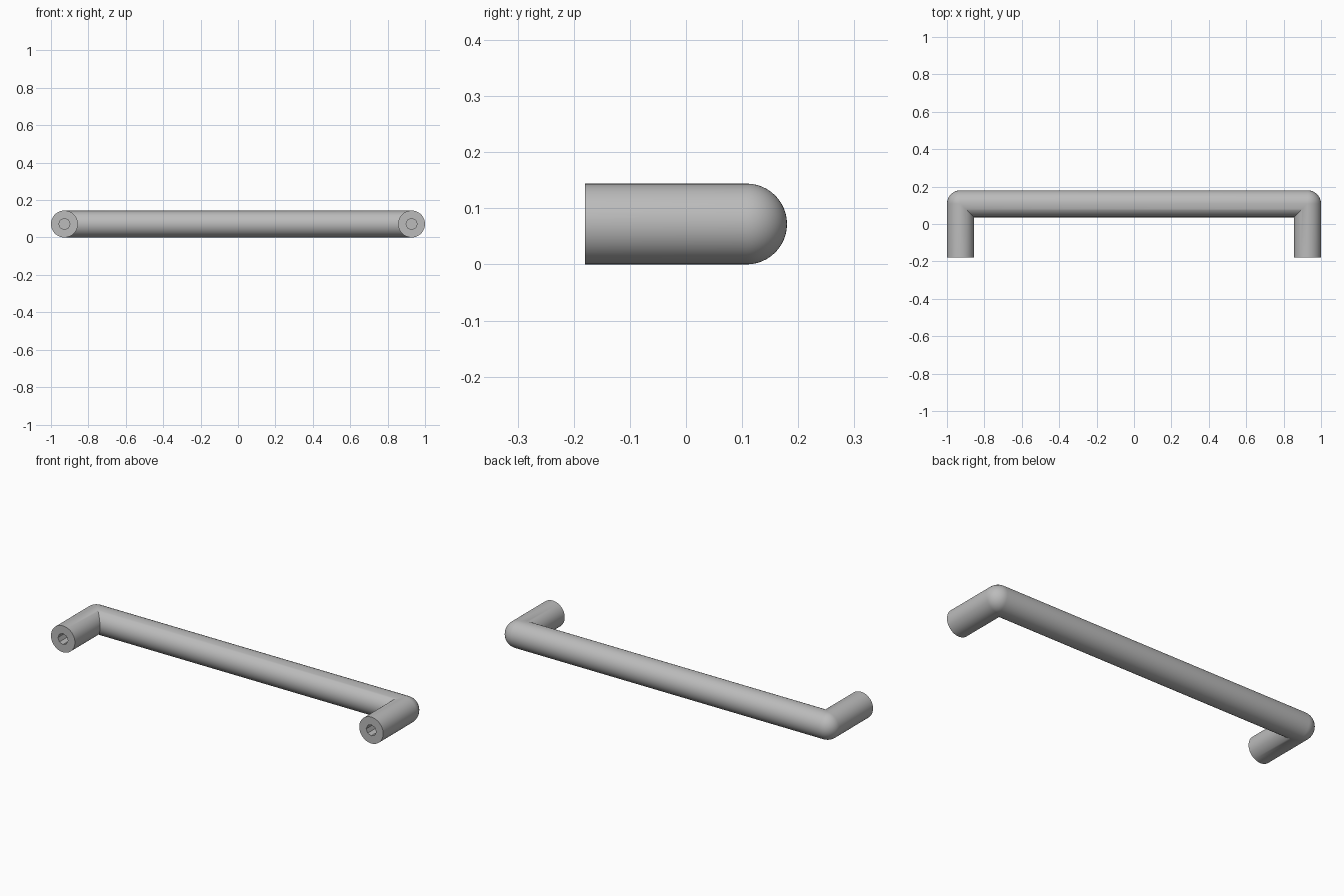
import bpy, bmesh, math
from mathutils import Matrix

if "Cube" in bpy.data.objects:
    bpy.data.objects.remove(bpy.data.objects["Cube"])

R = 0.072            # tube radius
CX, CY = 0.928, 0.108  # elbow centre
FRONT = -0.18        # mounting face
SIDES, BEND = 48, 12

steel = bpy.data.materials.new("brushed grey")
steel.diffuse_color = (0.5, 0.5, 0.5, 1)
steel.use_nodes = True
steel.node_tree.nodes["Principled BSDF"].inputs["Base Color"].default_value = steel.diffuse_color


def finish(bm, name):
    bmesh.ops.remove_doubles(bm, verts=bm.verts, dist=1e-5)
    bmesh.ops.recalc_face_normals(bm, faces=bm.faces)
    mesh = bpy.data.meshes.new(name)
    bm.to_mesh(mesh)
    bm.free()
    mesh.materials.append(steel)
    obj = bpy.data.objects.new(name, mesh)
    bpy.context.collection.objects.link(obj)
    return obj


def section(side, a, y=None):
    """Ring of the tube: mitred on the inside, spherical on the outside."""
    ring = []
    for i in range(SIDES):
        t = 2 * math.pi * i / SIDES
        u, z = R * math.cos(t), R + R * math.sin(t)
        if y is not None:
            p = (CX - u, y)
        elif u > 0:
            p = (CX - u, CY - u)
        else:
            p = (CX - u * math.cos(a), CY - u * math.sin(a))
        ring.append((side * p[0], p[1], z))
    return ring


# Tube: leg, elbow, bar, elbow, leg
angles = [k / BEND * math.pi / 2 for k in range(BEND + 1)]
sections = [section(1, 0, FRONT)] + [section(1, a) for a in angles]
sections += [section(-1, a) for a in reversed(angles)] + [section(-1, 0, FRONT)]
bm = bmesh.new()
rings = [[bm.verts.new(p) for p in s] for s in sections]
for r0, r1 in zip(rings, rings[1:]):
    for i in range(SIDES):
        j = (i + 1) % SIDES
        bm.faces.new((r0[i], r0[j], r1[j], r1[i]))
bm.faces.new(rings[0])
bm.faces.new(rings[-1])
handle = finish(bm, "handle")

# Screw holes in the mounting faces
for side in (-1, 1):
    bm = bmesh.new()
    bmesh.ops.create_cone(bm, cap_ends=True, segments=8, radius1=0.03, radius2=0.03, depth=0.3,
                          matrix=Matrix.Translation((side * CX, FRONT, R)) @ Matrix.Rotation(math.pi / 2, 4, 'X'))
    cutter = finish(bm, "screw_hole_cutter")
    cutter.hide_render = True
    cutter.display_type = 'WIRE'
    mod = handle.modifiers.new("screw hole", 'BOOLEAN')
    mod.operation, mod.solver, mod.object = 'DIFFERENCE', 'EXACT', cutter

# Apply the cuts, then shade
bpy.context.view_layer.objects.active = handle
handle.select_set(True)
for mod in list(handle.modifiers):
    bpy.ops.object.modifier_apply(modifier=mod.name)
for obj in [o for o in bpy.data.objects if o != handle]:
    bpy.data.objects.remove(obj)
bpy.ops.object.shade_smooth_by_angle(angle=math.radians(30))
